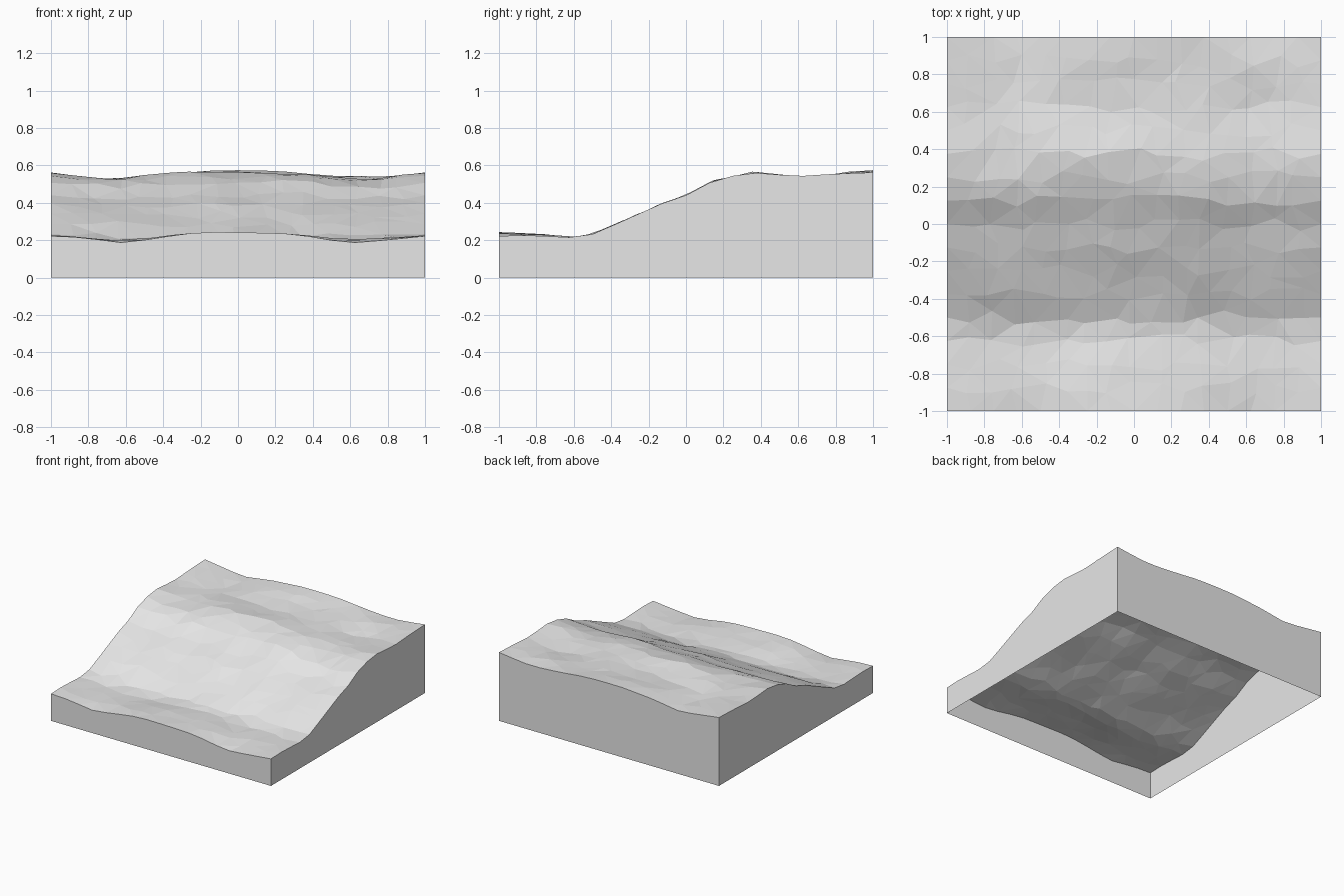
import bpy, bmesh, random
from mathutils import Vector, noise

if "Cube" in bpy.data.objects:
    bpy.data.objects.remove(bpy.data.objects["Cube"])

random.seed(4)
CELLS = 16

# Height along the side walls, from front to back
SIDE = [(-1, .222), (-.85, .227), (-.6, .214), (-.5, .232), (-.4, .275), (-.12, .4),
        (0, .44), (.15, .52), (.33, .563), (.6, .542), (.8, .555), (1, .562)]
# Undulation across the front and back edges
FRONT = [(-1, 0), (-.85, -.006), (-.62, -.035), (-.45, -.015), (-.3, .012), (-.15, .022),
         (.1, .018), (.3, .012), (.5, -.022), (.63, -.035), (.8, -.02), (1, 0)]
BACK = [(-1, 0), (-.85, -.02), (-.65, -.047), (-.4, -.01), (-.1, .013), (.2, .01),
        (.45, -.015), (.7, -.032), (.85, -.018), (1, 0)]
# How strongly each undulation is felt along the depth
FRONT_FADE = [(-1, 1), (-.75, .3), (-.5, .15), (-.3, 0), (1, 0)]
BACK_FADE = [(-1, 0), (-.1, 0), (.3, .6), (.6, .5), (.8, .5), (1, 1)]


def lookup(points, t):
    """Straight-line interpolation of a short curve."""
    for (a, va), (b, vb) in zip(points, points[1:]):
        if t <= b:
            return va + (vb - va) * (t - a) / (b - a)
    return points[-1][1]


def height(x, y):
    side = lookup(SIDE, y)
    front = lookup(FRONT, x) * lookup(FRONT_FADE, y)
    back = lookup(BACK, x) * lookup(BACK_FADE, y)
    inside = min(1, 4 * (1 - abs(x))) * min(1, 4 * (1 - abs(y)))
    rough = noise.noise(Vector((x * 3, y * 4, 1.7))) * .022 - .006
    z = side + front + back + rough * inside
    # The slope stays below its side profile, the level ground may swell
    level = max(0, min(1, (abs(y + .08) - .4) * 6))
    return min(z, side + .003 + .018 * level)


# Rolling ground: jittered grid of flat triangles
bm = bmesh.new()
bmesh.ops.create_grid(bm, x_segments=CELLS, y_segments=CELLS, size=1)
jitter = .6 / CELLS
for v in bm.verts:
    if not v.is_boundary:
        v.co.x += random.uniform(-jitter, jitter)
        v.co.y += random.uniform(-jitter, jitter)
    v.co.z = height(v.co.x, v.co.y)
bmesh.ops.triangulate(bm, faces=bm.faces[:], quad_method='SHORT_EDGE')

# Vertical walls down to the open base
rim = [e for e in bm.edges if e.is_boundary]
skirt = bmesh.ops.extrude_edge_only(bm, edges=rim)
for v in skirt["geom"]:
    if isinstance(v, bmesh.types.BMVert):
        v.co.z = 0
bmesh.ops.recalc_face_normals(bm, faces=bm.faces[:])
if max(bm.faces, key=lambda f: f.calc_center_median().z).normal.z < 0:
    bmesh.ops.reverse_faces(bm, faces=bm.faces[:])

mesh = bpy.data.meshes.new("terrain_slope")
bm.to_mesh(mesh)
bm.free()

# Plain grey finish
grey = bpy.data.materials.new("light_grey")
grey.use_nodes = True
grey.diffuse_color = (.8, .8, .8, 1)
grey.node_tree.nodes["Principled BSDF"].inputs["Base Color"].default_value = (.8, .8, .8, 1)
mesh.materials.append(grey)

tile = bpy.data.objects.new("terrain_slope", mesh)
bpy.context.collection.objects.link(tile)
